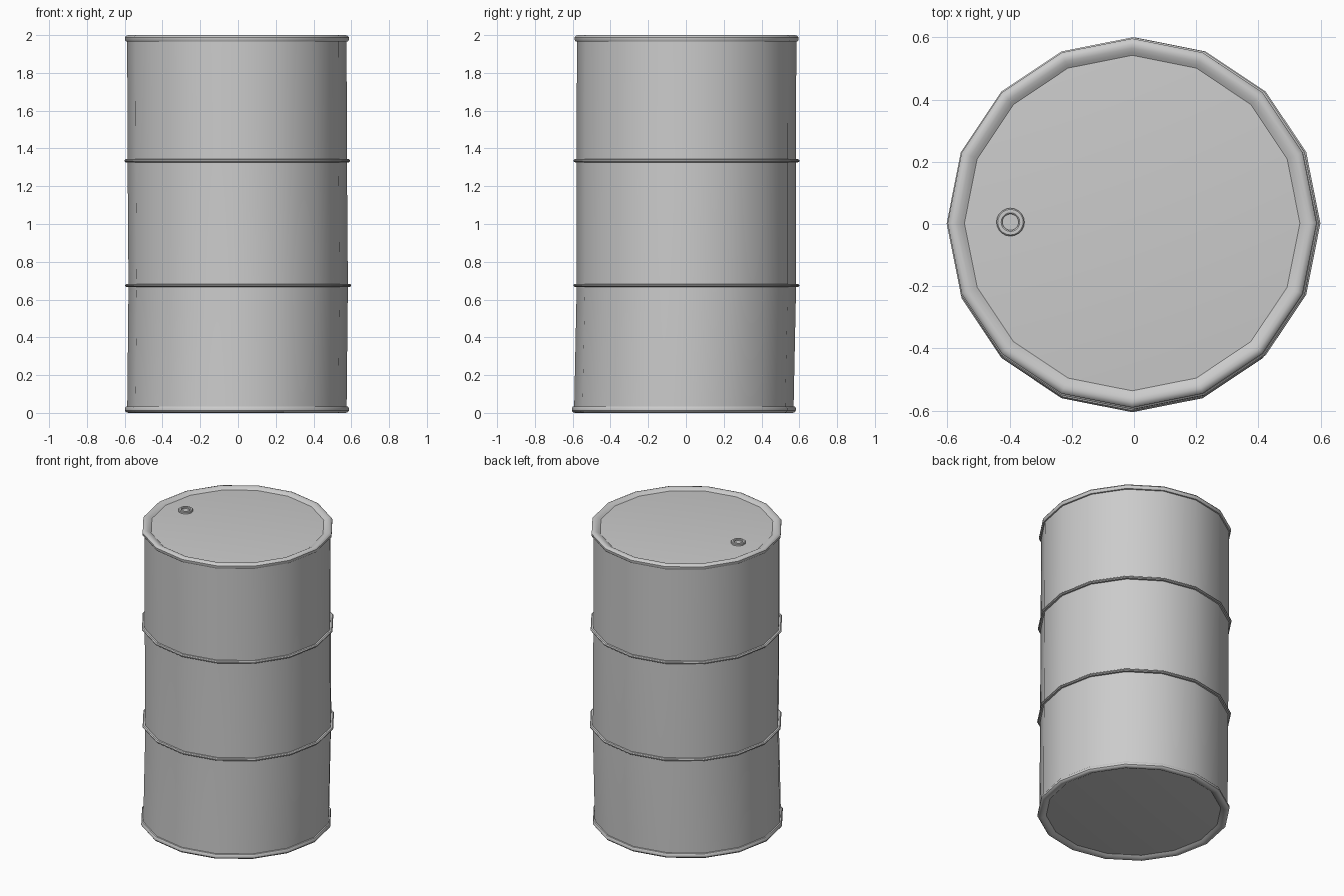
import bpy, bmesh, math

if "Cube" in bpy.data.objects:
    bpy.data.objects.remove(bpy.data.objects["Cube"])

SIDES = 16
# slight lean of the worn drum: (height, x offset, y offset)
LEAN = [(0.0, -0.006, -0.012), (0.675, 0.001, 0.002), (1.335, -0.004, 0.002), (2.0, -0.006, 0.003)]


def lean(z):
    for (z0, x0, y0), (z1, x1, y1) in zip(LEAN, LEAN[1:]):
        if z <= z1:
            t = (z - z0) / (z1 - z0)
            return x0 + t * (x1 - x0), y0 + t * (y1 - y0)
    return LEAN[-1][1:]


def lathe(name, profile, sides=SIDES, closed=False, centre=None):
    """Spin a (radius, z) profile; open profiles get capped ends."""
    bm = bmesh.new()
    rings = []
    for r, z in profile:
        cx, cy = centre or lean(z)
        rings.append([bm.verts.new((cx + r * math.cos(2 * math.pi * i / sides),
                                    cy + r * math.sin(2 * math.pi * i / sides), z))
                      for i in range(sides)])
    pairs = list(zip(rings, rings[1:]))
    if closed:
        pairs.append((rings[-1], rings[0]))
    for a, b in pairs:
        for i in range(sides):
            j = (i + 1) % sides
            bm.faces.new((a[i], a[j], b[j], b[i]))
    if not closed:
        bm.faces.new(rings[0][::-1])
        bm.faces.new(rings[-1])
    bmesh.ops.recalc_face_normals(bm, faces=bm.faces)
    mesh = bpy.data.meshes.new(name)
    bm.to_mesh(mesh)
    bm.free()
    ob = bpy.data.objects.new(name, mesh)
    bpy.context.collection.objects.link(ob)
    bpy.ops.object.select_all(action='DESELECT')
    ob.select_set(True)
    bpy.context.view_layer.objects.active = ob
    bpy.ops.object.shade_smooth_by_angle(angle=math.radians(35))
    return ob


# drum shell with recessed lid and base
lathe("drum_body", [(0.54, 0.015), (0.581, 0.02), (0.581, 0.675), (0.581, 1.335),
                    (0.581, 1.98), (0.54, 1.985)])

# rolled rims at both ends, mirrored in height
rim = [(0.578, 1.964), (0.588, 1.967), (0.593, 1.975), (0.593, 1.988), (0.587, 1.996),
       (0.575, 2.0), (0.562, 1.998), (0.548, 1.991), (0.536, 1.983), (0.55, 1.97)]
lathe("top_rim", rim, closed=True)
lathe("bottom_rim", [(r, 2.0 - z) for r, z in rim], closed=True)

# hoops around the body
for name, z in (("lower_hoop", 0.675), ("upper_hoop", 1.335)):
    lathe(name, [(0.575, z - 0.009), (0.592, z - 0.008), (0.598, z - 0.003),
                 (0.598, z + 0.003), (0.592, z + 0.008), (0.575, z + 0.009)], closed=True)

# filler cap on the lid with a hollow centre
lathe("filler_cap", [(0.045, 1.98), (0.045, 1.995), (0.041, 1.999), (0.03, 1.999),
                     (0.026, 1.996), (0.026, 1.988)], sides=20, centre=(-0.397, 0.006))
